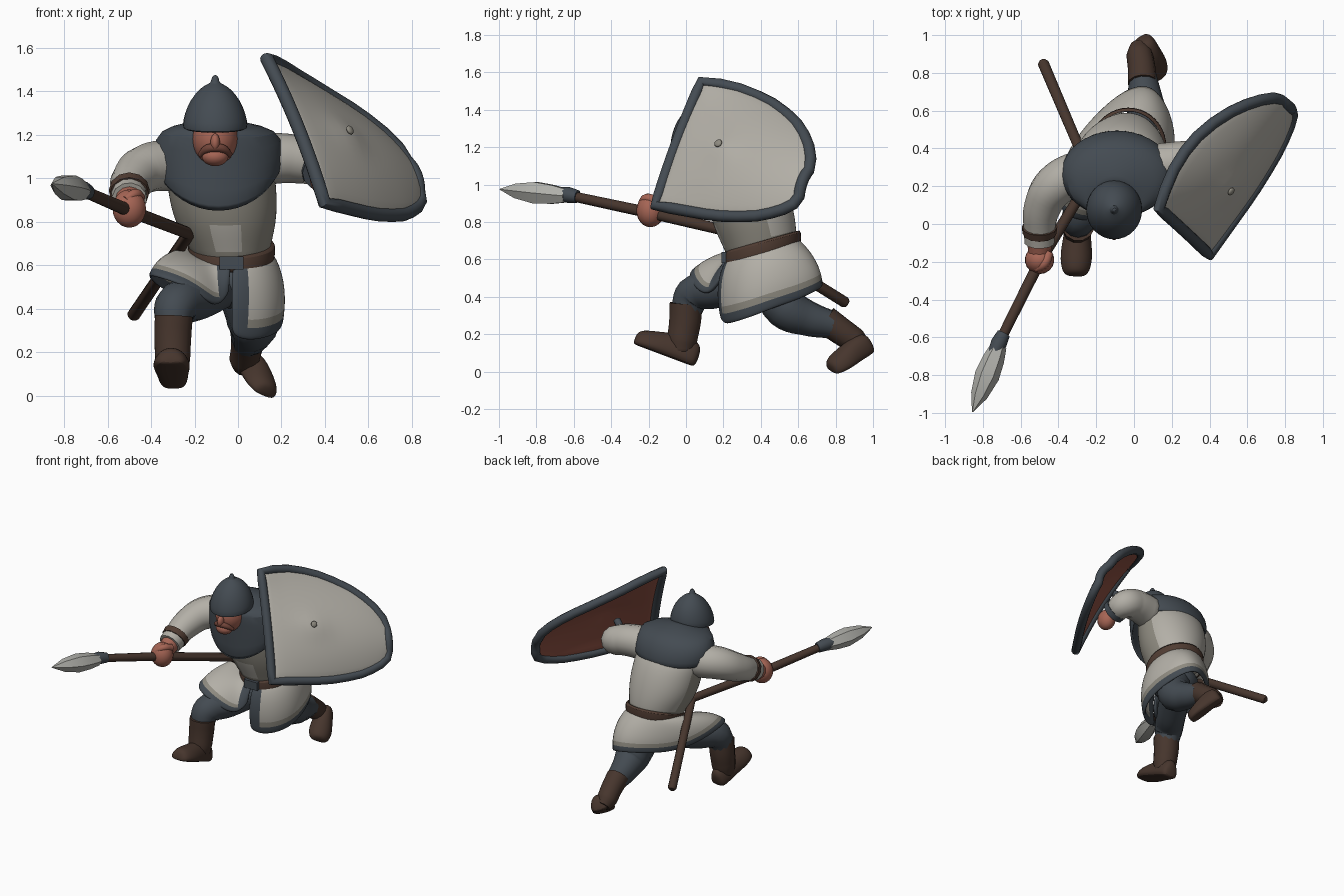
import bpy, bmesh, math
from mathutils import Vector as V

if "Cube" in bpy.data.objects:
    bpy.data.objects.remove(bpy.data.objects["Cube"])

def mat(name, r, g, b):
    m = bpy.data.materials.new(name)
    m.diffuse_color = (r, g, b, 1)
    m.use_nodes = True
    m.node_tree.nodes["Principled BSDF"].inputs["Base Color"].default_value = m.diffuse_color
    return m

CLOTH = mat("pale cloth", .45, .43, .385)
DRAB = mat("drab cloth", .27, .255, .215)
BLUE = mat("slate blue", .057, .07, .084)
BROWN = mat("boot brown", .062, .036, .026)
BELT = mat("belt leather", .08, .045, .032)
SKIN = mat("skin", .38, .13, .09)
BACK = mat("shield back red brown", .28, .085, .058)
STEEL = mat("steel", .43, .43, .40)
BEARD = mat("moustache brown", .17, .06, .042)

def finish(ob, mats, angle=60, sub=0):
    for m in mats:
        ob.data.materials.append(m)
    if sub:
        s = ob.modifiers.new("smooth", 'SUBSURF')
        s.levels = s.render_levels = sub
    bpy.ops.object.select_all(action='DESELECT')
    ob.select_set(True)
    bpy.context.view_layer.objects.active = ob
    bpy.ops.object.shade_smooth_by_angle(angle=math.radians(angle))
    return ob

def loft(name, rings, mats, closed=True, caps=True, sub=1, rule=None, solid=0, angle=60):
    """Bridge equal-length rings; rule(row, column) gives the material index."""
    bm = bmesh.new()
    vs = [[bm.verts.new(p) for p in r] for r in rings]
    n = len(rings[0])
    for i in range(len(vs) - 1):
        for j in range(n if closed else n - 1):
            k = (j + 1) % n
            f = bm.faces.new((vs[i][j], vs[i][k], vs[i + 1][k], vs[i + 1][j]))
            f.material_index = rule(i, j) if rule else 0
    if caps and closed:
        bm.faces.new(vs[0])
        bm.faces.new(vs[-1])
    bmesh.ops.recalc_face_normals(bm, faces=bm.faces)
    me = bpy.data.meshes.new(name)
    bm.to_mesh(me)
    bm.free()
    ob = bpy.data.objects.new(name, me)
    bpy.context.collection.objects.link(ob)
    if solid:
        s = ob.modifiers.new("thickness", 'SOLIDIFY')
        s.thickness, s.offset = solid, 0
    return finish(ob, mats, angle, sub)

def ring(c, rx, ry, tilt=0, n=20):
    out = []
    for i in range(n):
        a = 2 * math.pi * i / n
        y = -ry * math.cos(a)
        out.append((c[0] + rx * math.sin(a), c[1] + y, c[2] + tilt * y))
    return out

def tube(name, pts, m, bezier=True, cyclic=False):
    """Round limb through points (x, y, z, radius)."""
    cu = bpy.data.curves.new(name, 'CURVE')
    cu.dimensions, cu.bevel_depth, cu.bevel_resolution = '3D', 1, 4
    cu.use_fill_caps, cu.resolution_u = True, 5
    sp = cu.splines.new('BEZIER' if bezier else 'POLY')
    ps = sp.bezier_points if bezier else sp.points
    ps.add(len(pts) - 1)
    for p, (x, y, z, r) in zip(ps, pts):
        p.co = (x, y, z) if bezier else (x, y, z, 1)
        p.radius = r
        if bezier:
            p.handle_left_type = p.handle_right_type = 'AUTO'
    sp.use_cyclic_u = cyclic
    ob = bpy.data.objects.new(name, cu)
    bpy.context.collection.objects.link(ob)
    bpy.ops.object.select_all(action='DESELECT')
    ob.select_set(True)
    bpy.context.view_layer.objects.active = ob
    bpy.ops.object.convert(target='MESH')
    ob = bpy.context.object
    ob.data.materials.clear()
    return finish(ob, [m], 50)

def ball(name, c, r, m, rot=(0, 0, 0)):
    bpy.ops.mesh.primitive_uv_sphere_add(segments=18, ring_count=12, location=c, rotation=rot)
    ob = bpy.context.object
    ob.name, ob.scale = name, r
    return finish(ob, [m])

# Torso, leaning forward: pale back and belly patch, drab front and sides
loft("torso", [ring((-.03, .41, .62), .17, .18, .28), ring((-.04, .40, .70), .195, .195, .25),
               ring((-.06, .36, .82), .245, .22, .2), ring((-.075, .32, .97), .255, .22, .15),
               ring((-.09, .28, 1.12), .25, .195), ring((-.1, .22, 1.20), .13, .12)],
     [CLOTH, DRAB], sub=2, rule=lambda i, j: 0 if 6 <= j <= 13 and i > 0 or (i == 1 and j in (0, 19)) else 1)

# Shoulder mantle: long rounded bib in front, shorter at the back
hem = [(x, y, 1.05 - (.21 * (abs(y - .27) / .22) ** 1.3 if y < .27 else -.0 * y))
       for x, y, z in ring((-.09, .27, 1), .285, .222)]
mid = [(x, y, 1.14 - (.1 if y < .27 else .01) * abs(y - .27) / .21)
       for x, y, z in ring((-.09, .265, 1), .295, .215)]
loft("shoulder_mantle", [ring((-.1, .13, 1.23), .085, .085, .45), ring((-.1, .165, 1.235), .15, .13, .2),
                         ring((-.09, .235, 1.215), .27, .195, .08), mid, hem],
     [BLUE], caps=False, sub=1, solid=.025)

# Belt and buckle
loft("belt", [ring((-.03, .41, .62), .18, .19, .28), ring((-.03, .41, .62), .203, .21, .28),
              ring((-.03, .41, .70), .208, .21, .28), ring((-.03, .41, .70), .185, .19, .28)],
     [BELT], caps=False, sub=1)
bpy.ops.mesh.primitive_cube_add(size=1, location=(-.03, .205, .61))
bpy.context.object.name, bpy.context.object.scale = "buckle", (.11, .03, .06)
finish(bpy.context.object, [BLUE], 30)

# Tunic skirt: open at the front, draped over the forward thigh
hem = [(-.04, .18, .48), (-.09, .12, .40), (-.15, .05, .44), (-.25, .01, .51), (-.38, .04, .55),
       (-.42, .17, .555), (-.37, .33, .50), (-.27, .48, .45), (-.15, .62, .45), (-.02, .72, .46),
       (.09, .735, .45), (.17, .62, .39), (.20, .47, .34), (.19, .35, .29), (.12, .25, .26),
       (.03, .21, .25), (-.03, .19, .28)]
n = len(hem)
top = []
for i in range(n):
    a = -2 * math.pi * i / (n - 1)
    y = -.19 * math.cos(a)
    top.append((-.03 + .18 * math.sin(a), .41 + y, .655 + .28 * y))
rows = []
for f, bulge in ((0, 0), (.35, .04), (.65, .04), (.8, .025), (.86, .018), (1, 0)):
    row = []
    for i, (a, b) in enumerate(zip(top, hem)):
        p = V(a).lerp(V(b), f)
        out = V((p.x + .03, p.y - .41, .45 if 1 < i < 6 else .2)).normalized()
        row.append(p + out * bulge * (.3 if i < 2 else 1))
    rows.append(row)
loft("tunic_skirt", rows, [CLOTH, BLUE, DRAB], closed=False, sub=2, solid=.025,
     rule=lambda i, j: 1 if i == 4 or j in (0, n - 2) else 2 if i == 3 else 0)
ball("hips", (-.03, .41, .52), (.16, .17, .12), BLUE)

# Legs and boots
tube("front_leg", [(-.10, .34, .50, .11), (-.2, .17, .445, .105), (-.285, .04, .41, .10),
                   (-.3, .0, .32, .08)], BLUE)
tube("front_boot", [(-.295, .0, .365, .09), (-.3, -.005, .27, .088), (-.3, -.02, .17, .083),
                    (-.3, -.025, .11, .072), (-.3, -.025, .075, .04)], BROWN)
tube("back_leg", [(.02, .45, .50, .12), (.07, .54, .34, .12), (.06, .65, .285, .095),
                  (.045, .78, .25, .075)], BLUE)
tube("back_boot", [(.045, .745, .275, .078), (.04, .83, .215, .073), (.03, .90, .165, .07),
                   (.03, .945, .13, .05)], BROWN)

def foot(name, heel, toe, up, w, h):
    """Foot lofted from heel to toe with a flat sole."""
    heel, toe, up = V(heel), V(toe), V(up).normalized()
    d = toe - heel
    side = d.cross(up).normalized()
    up = side.cross(d).normalized()
    rings = []
    for f, ws, hs in ((0, .5, .7), (.1, .75, 1), (.4, .82, 1), (.68, 1, .8), (.92, .85, .65), (1, .5, .45)):
        rings.append([heel + d * f + side * w * ws * sx + up * h * hs * sz for sx, sz in
                      ((-1, 0), (-1, .45), (-.6, .95), (0, 1.1), (.6, .95), (1, .45), (1, 0), (0, -.02))])
    loft(name, rings, [BROWN], sub=2)

foot("front_foot", (-.295, .05, .025), (-.31, -.285, .15), (0, .3, 1), .09, .13)
foot("back_foot", (.02, .995, .12), (.12, .775, -.005), (.1, .45, 1), .085, .11)

# Arms, cuffs and hands
tube("spear_arm", [(-.2, .27, 1.06, .09), (-.3, .265, 1.06, .118), (-.42, .20, 1.045, .113),
                   (-.485, .09, .99, .10), (-.50, -.04, .93, .083), (-.50, -.10, .905, .08)], CLOTH)
tube("spear_cuff", [(-.50, -.015, .945, .094), (-.50, -.05, .925, .09)], BELT, False)
ball("spear_hand", (-.50, -.19, .86), (.078, .075, .088), SKIN)
tube("spear_wrist", [(-.50, -.08, .91, .065), (-.50, -.17, .87, .06)], SKIN, False)
tube("thumb", [(-.45, -.15, .91, .025), (-.475, -.21, .925, .026), (-.52, -.24, .90, .018)], SKIN)
tube("shield_arm", [(.05, .30, 1.08, .09), (.15, .31, 1.09, .118), (.28, .33, 1.085, .11),
                    (.36, .33, 1.06, .10), (.38, .25, 1.03, .08)], CLOTH)
tube("shield_cuff", [(.378, .265, 1.04, .09), (.382, .225, 1.025, .086)], BLUE, False)
ball("shield_hand", (.39, .165, .995), (.06, .07, .075), SKIN)

# Head and helmet
ball("head", (-.105, .07, 1.18), (.105, .12, .125), SKIN)
ball("chin", (-.105, -.01, 1.10), (.062, .055, .045), SKIN)
ball("nose", (-.105, -.055, 1.165), (.022, .03, .04), SKIN)
tube("moustache", [(-.175, -.01, 1.105, .012), (-.14, -.045, 1.135, .02), (-.105, -.055, 1.14, .02),
                   (-.07, -.045, 1.135, .02), (-.035, -.01, 1.105, .012)], BEARD)
prof = [(1.225, .13, .14), (1.225, .153, .162), (1.265, .152, .16), (1.33, .132, .14),
        (1.385, .098, .104), (1.425, .055, .056), (1.437, .018, .018), (1.455, .02, .02), (1.475, .008, .008)]
loft("helmet", [ring((-.105, .075, z), a, b, .12, 16) for z, a, b in prof], [BLUE], sub=1, angle=40)

# Spear: shaft bends where it passes the waist
tube("spear_shaft", [(-.71, -.62, .94, .027), (-.5, -.2, .85, .03), (-.225, .25, .745, .03),
                     (-.48, .85, .37, .03), (-.484, .862, .362, .02)], BROWN, False)
tube("spear_collar", [(-.69, -.58, .935, .035), (-.715, -.63, .945, .043), (-.74, -.69, .95, .036)],
     BLUE, False)
axis = V((-.14, -.35, .035))
s1 = axis.cross(V((0, 0, 1))).normalized()
s2 = s1.cross(axis).normalized()
rings = []
for f, r in ((0, .042), (.2, .058), (.45, .066), (.75, .045), (1, .003)):
    c = V((-.715, -.645, .94)) + axis * f
    rings.append([c + (s1 * math.cos(k * math.pi / 3) + s2 * math.sin(k * math.pi / 3)) * r
                  for k in range(6)])
loft("spear_head", rings, [STEEL], sub=0, angle=40)

# Shield: heater shape between two top corners A, B and a tip C, upper edge swept back
A, B, C = V((.13, .085, 1.555)), V((.40, -.165, .88)), V((.82, .615, .965))
M = (A + B) / 2
half, down = (B - A) / 2, C - M
nrm = half.cross(down).normalized()
widths = [(0, .98, .98), (.12, 1.07, .93), (.25, 1.13, .88), (.38, 1.14, .83), (.5, 1.12, .77),
          (.63, 1.05, .68), (.75, .95, .58), (.84, .83, .47), (.92, .68, .35), (.98, .5, .22), (1, .33, .08)]
def on_shield(t, wa, wb, f):
    s = -wa + (wa + wb) * (f + 1) / 2
    bump = .03 * math.exp(-((t - .36) ** 2 + (s + .13) ** 2 * .2) / .006)   # soft boss
    sweep = .075 * math.sin(math.pi * t) * ((1 - f) / 2) ** 2
    return M + half * s + down * t + nrm * (.075 * (1 - f * f) * (.25 + 3 * t * (1 - t)) + bump - sweep)
cols = [-1 + k / 6 for k in range(13)]
rows = [[on_shield(t, a, b, f) for f in cols] for t, a, b in widths]
plate = loft("shield_plate", rows, [CLOTH, BACK], closed=False, sub=1, solid=.024)
# make the grid face outward so only the rear shell takes the back colour
if plate.data.polygons[0].normal.dot(nrm) < 0:
    plate.data.flip_normals()
plate.modifiers["thickness"].material_offset = 1
edge = [r[0] for r in rows] + rows[-1][2:-1:2] + [r[-1] for r in reversed(rows)] + rows[0][-2:0:-1]
tube("shield_rim", [(*p, .031) for p in edge], BLUE, False, True)
centre = on_shield(.36, 1.13, .83, 0)
rot = nrm.to_track_quat('Z', 'Y').to_euler()
ball("boss_stud", centre + nrm * .01, (.022, .022, .012), DRAB, rot)
tube("arm_strap", [(*(V((.38, .25, 1.03)) + half * s + nrm * d), .025) for s, d in
                   ((-.3, .08), (-.3, .03), (-.15, -.06))], BLUE)
